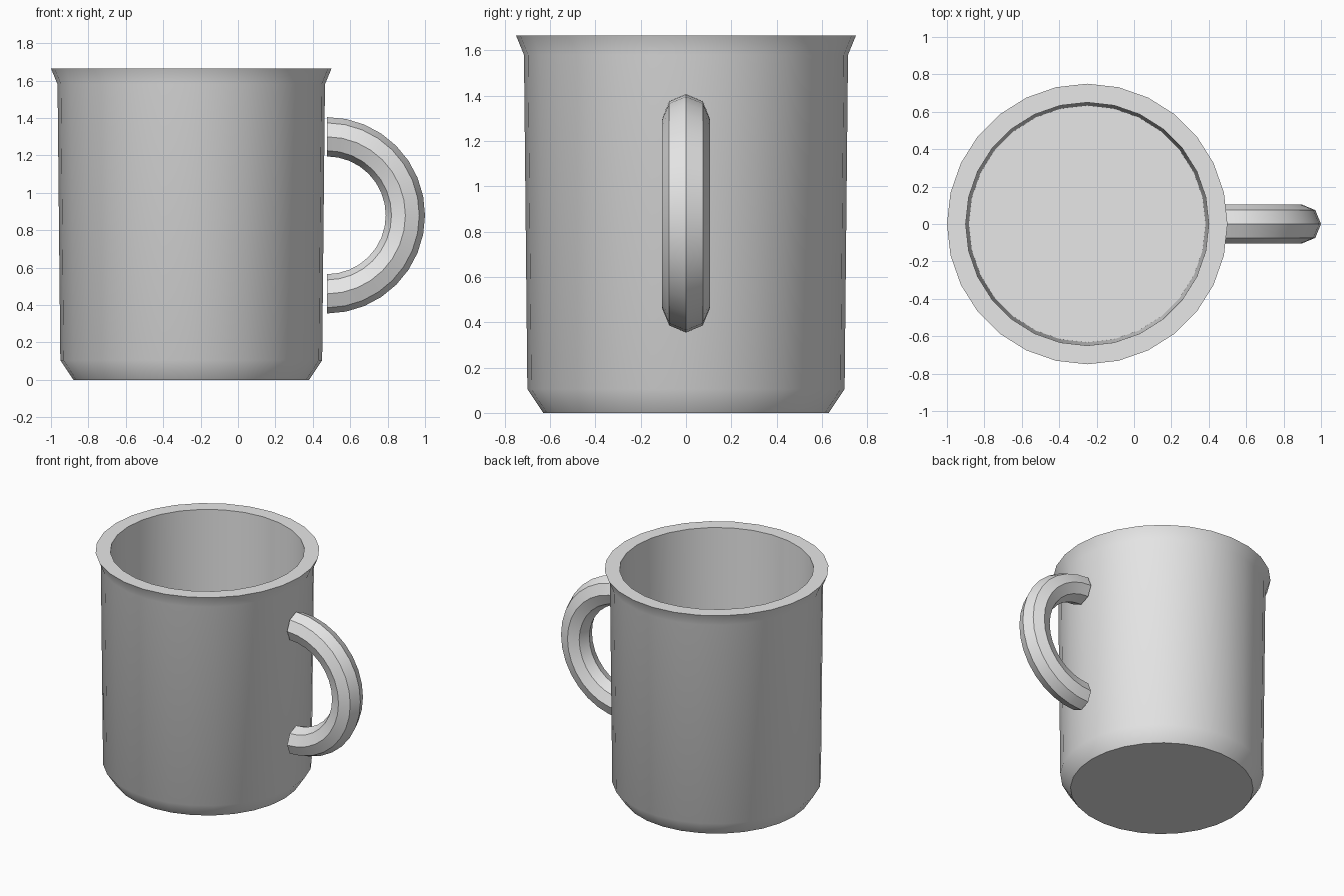
import bpy, bmesh, math

if "Cube" in bpy.data.objects:
    bpy.data.objects.remove(bpy.data.objects["Cube"])

grey = bpy.data.materials.new("light_grey")
grey.diffuse_color = (0.8, 0.8, 0.8, 1)
grey.use_nodes = True
grey.node_tree.nodes["Principled BSDF"].inputs["Base Color"].default_value = grey.diffuse_color


def finish(name, bm):
    """Turn a bmesh into a named, smooth-shaded object."""
    bmesh.ops.recalc_face_normals(bm, faces=bm.faces)
    mesh = bpy.data.meshes.new(name)
    bm.to_mesh(mesh)
    bm.free()
    mesh.materials.append(grey)
    obj = bpy.data.objects.new(name, mesh)
    bpy.context.collection.objects.link(obj)
    bpy.ops.object.select_all(action='DESELECT')
    obj.select_set(True)
    bpy.context.view_layer.objects.active = obj
    bpy.ops.object.shade_smooth_by_angle(angle=math.radians(40))
    return obj


def skin(name, rings):
    """Bridge equal-sized rings of points and cap both ends."""
    bm = bmesh.new()
    loops = [[bm.verts.new(p) for p in ring] for ring in rings]
    n = len(loops[0])
    for a, b in zip(loops, loops[1:]):
        for i in range(n):
            j = (i + 1) % n
            bm.faces.new((a[i], a[j], b[j], b[i]))
    bm.faces.new(loops[0])
    bm.faces.new(loops[-1])
    return finish(name, bm)


# Cup: outer wall with chamfered foot and flared lip, then inner wall to floor
SIDES, CUP_X = 28, -0.25
profile = [(0.63, 0), (0.70, 0.105), (0.715, 1.58), (0.75, 1.665),
           (0.65, 1.665), (0.633, 0.10)]
skin("cup", [[(CUP_X + r * math.cos(math.tau * i / SIDES),
               r * math.sin(math.tau * i / SIDES), z) for i in range(SIDES)]
             for r, z in profile])

# Handle: half ring with an octagonal section
ARC, MAJOR, MINOR = 16, 0.42, 0.105
rings = []
for k in range(ARC + 1):
    a = math.pi * k / ARC - math.pi / 2
    ring = []
    for i in range(8):
        t = math.tau * i / 8
        r = MAJOR + MINOR * math.cos(t)
        ring.append((0.475 + r * math.cos(a), MINOR * math.sin(t), 0.88 + r * math.sin(a)))
    rings.append(ring)
skin("handle", rings)
